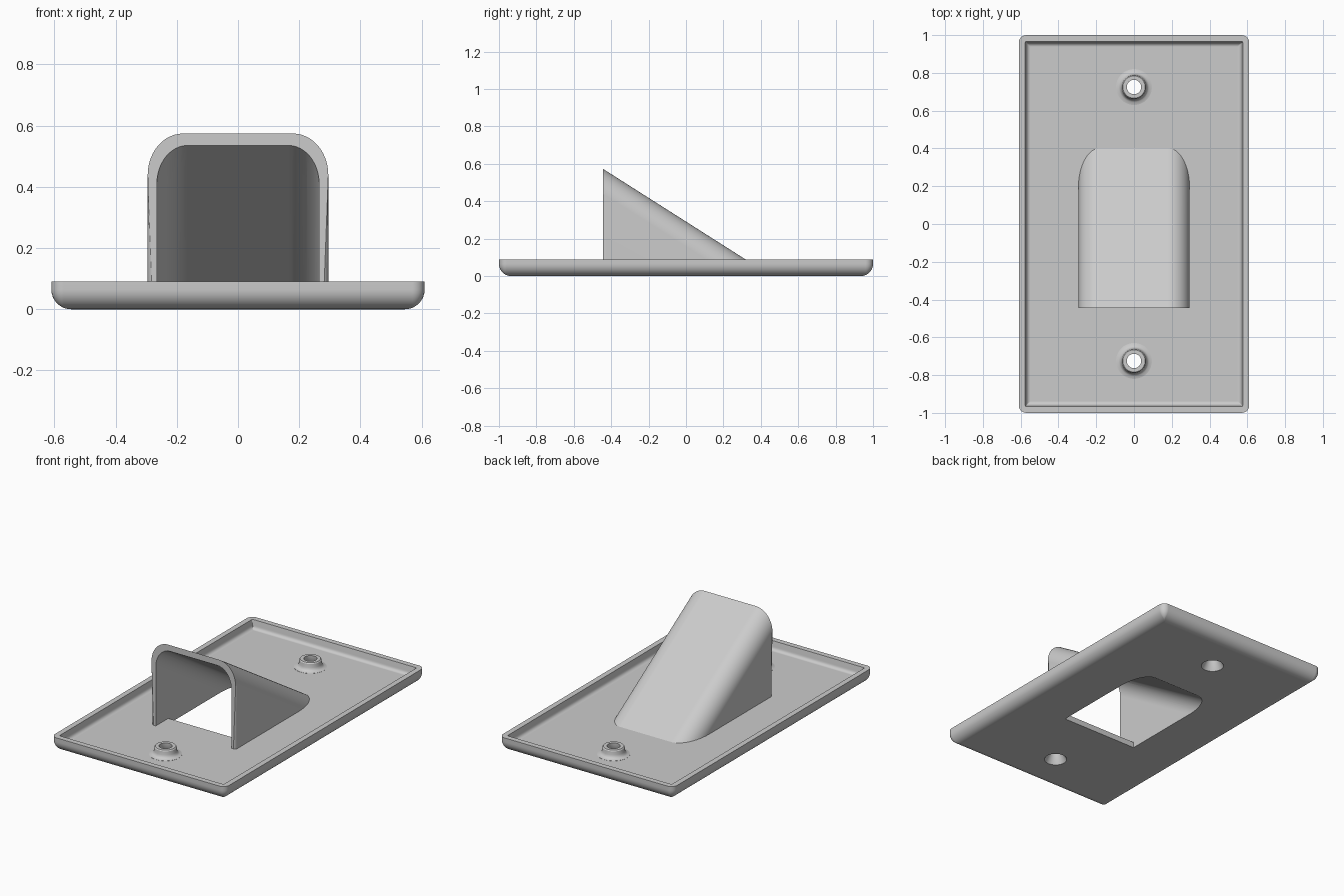
import bpy, bmesh
from math import sin, cos, pi, radians

if "Cube" in bpy.data.objects:
    bpy.data.objects.remove(bpy.data.objects["Cube"])

HX, HY = 0.61, 1.0        # plate half size
FLOOR = 0.036             # top of the plate's thin panel
SLOPE = 0.635             # fall of the hood roof per unit of y
FRONT = -0.445            # hood mouth

grey = bpy.data.materials.new("light grey plastic")
grey.use_nodes = True
COLOUR = (0.6, 0.6, 0.6, 1)
grey.diffuse_color = COLOUR
grey.node_tree.nodes["Principled BSDF"].inputs["Base Color"].default_value = COLOUR


def finish(bm, name):
    bmesh.ops.recalc_face_normals(bm, faces=bm.faces[:])
    mesh = bpy.data.meshes.new(name)
    bm.to_mesh(mesh)
    bm.free()
    mesh.materials.append(grey)
    ob = bpy.data.objects.new(name, mesh)
    bpy.context.collection.objects.link(ob)
    return ob


def skin(rings, name):
    """Solid through matching closed rings of points, capped at both ends."""
    bm = bmesh.new()
    loops = [[bm.verts.new(p) for p in ring] for ring in rings]
    for a, b in zip(loops, loops[1:]):
        for i in range(len(a)):
            j = (i + 1) % len(a)
            bm.faces.new((a[i], a[j], b[j], b[i]))
    bm.faces.new(loops[0])
    bm.faces.new(loops[-1])
    return finish(bm, name)


def rounded_rect(inset, z, corner=0.04, steps=6):
    r = max(corner - inset, 0.004)
    pts = []
    for k, (sx, sy) in enumerate(((1, 1), (-1, 1), (-1, -1), (1, -1))):
        for s in range(steps + 1):
            a = (k + s / steps) * pi / 2
            pts.append((sx * (HX - inset - r) + r * cos(a),
                        sy * (HY - inset - r) + r * sin(a), z))
    return pts


def lathe(profile, y, name, n=40):
    return skin([[(r * cos(2 * pi * i / n), y + r * sin(2 * pi * i / n), z)
                  for i in range(n)] for r, z in profile], name)


def wedge(name, half, top, rx, rz, front, base, lip=0.0, steps=12):
    """Round-shouldered arch swept down the roof slope until it meets the base."""
    arch = []
    for side in (-1, 1):
        arc = []
        for s in range(steps + 1):
            a = s / steps * pi / 2
            arc.append((side * (half - rx + rx * cos(a)), top - rz + rz * sin(a)))
        arch += arc if side < 0 else arc[::-1]
    bm = bmesh.new()
    mouth = [bm.verts.new((x, front, z)) for x, z in arch]
    foot = [bm.verts.new((x, front + (z - base) / SLOPE, base)) for x, z in arch]
    left = bm.verts.new((-half, front, base))
    right = bm.verts.new((half, front, base))
    for i in range(len(arch) - 1):
        bm.faces.new((mouth[i], mouth[i + 1], foot[i + 1], foot[i]))
    bm.faces.new((left, mouth[0], foot[0]))
    bm.faces.new((right, foot[-1], mouth[-1]))
    mouth_face = bm.faces.new([left] + mouth + [right])
    bm.faces.new([left] + foot + [right])
    if lip:
        rim = [e for e in mouth_face.edges
               if not (e.verts[0] in (left, right) and e.verts[1] in (left, right))]
        bmesh.ops.bevel(bm, geom=rim, offset=lip, segments=4, profile=0.5,
                        affect='EDGES', clamp_overlap=True)
    return finish(bm, name)


def combine(target, tool, operation):
    tool.hide_render = True
    mod = target.modifiers.new(operation.lower(), 'BOOLEAN')
    mod.operation, mod.solver, mod.object = operation, 'EXACT', tool
    bpy.ops.object.select_all(action='DESELECT')
    bpy.context.view_layer.objects.active = target
    target.select_set(True)
    bpy.ops.object.modifier_apply(modifier=mod.name)
    bpy.data.objects.remove(tool)


# Tray-shaped plate: rounded underside, flat rim, filleted recess
R, STEPS, RIM, FILLET = 0.065, 8, 0.034, 0.022
section = [(R - R * sin(i / STEPS * pi / 2), R - R * cos(i / STEPS * pi / 2))
           for i in range(STEPS + 1)]
section += [(0, 0.09), (RIM, 0.09)]
section += [(RIM + 0.006 + FILLET * (1 - cos(i / 5 * pi / 2)),
             FLOOR + FILLET * (1 - sin(i / 5 * pi / 2))) for i in range(6)]
plate = skin([rounded_rect(i, z) for i, z in section], "wall_plate")

# Sloping hood, open at the front
hood = wedge("hood", 0.295, 0.574, 0.115, 0.135, FRONT, 0.02, lip=0.016)
combine(plate, hood, 'UNION')
ahead = 0.1
combine(plate, wedge("hood_hollow", 0.265, 0.535 + ahead * SLOPE, 0.1, 0.125,
                     FRONT - ahead, FLOOR), 'DIFFERENCE')

# Opening through the plate under the hood
back = 0.125
combine(plate, wedge("window", 0.265, 0.535 - back * SLOPE, 0.1, 0.125,
                     FRONT + back, -0.02), 'DIFFERENCE')

# Screw bosses with countersunk holes
for y in (-0.725, 0.725):
    boss = lathe([(0.095, 0.02), (0.095, FLOOR + 0.001), (0.08, 0.04), (0.071, 0.048),
                  (0.066, 0.06), (0.064, 0.082), (0.059, 0.088)], y, "screw_boss")
    combine(plate, boss, 'UNION')
    hole = lathe([(0.072, -0.01), (0.066, 0), (0.038, 0.052), (0.038, 0.12)],
                 y, "screw_hole")
    combine(plate, hole, 'DIFFERENCE')

bpy.context.view_layer.objects.active = plate
plate.select_set(True)
bpy.ops.object.shade_smooth_by_angle(angle=radians(32))
weighted = plate.modifiers.new("weighted normals", 'WEIGHTED_NORMAL')
weighted.keep_sharp = True
